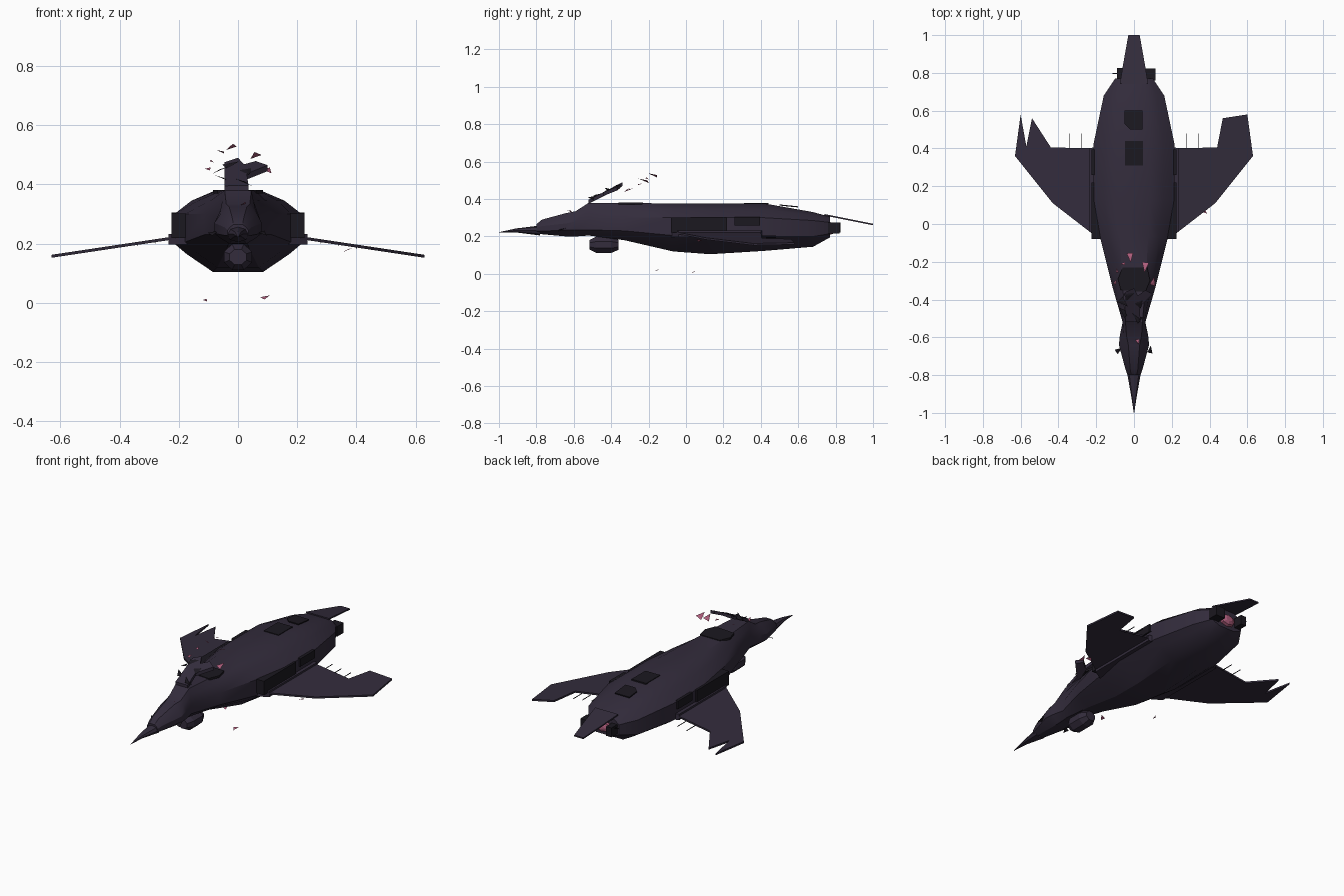
import bpy, math, random
from mathutils import Vector

random.seed(4)


def material(name, col):
    m = bpy.data.materials.new(name)
    m.diffuse_color = (*col, 1)
    return m


DARK = material("dark_hull", (0.033, 0.025, 0.045))
BLACK = material("black_trim", (0.011, 0.009, 0.014))
PINK = material("pink_glow", (0.42, 0.11, 0.2))


def mesh(name, verts, faces, mat=DARK, smooth=False):
    me = bpy.data.meshes.new(name)
    me.from_pydata([tuple(v) for v in verts], [], faces)
    me.materials.append(mat)
    ob = bpy.data.objects.new(name, me)
    bpy.context.collection.objects.link(ob)
    bpy.ops.object.select_all(action='DESELECT')
    ob.select_set(True)
    bpy.context.view_layer.objects.active = ob
    bpy.ops.object.mode_set(mode='EDIT')
    bpy.ops.mesh.select_all(action='SELECT')
    bpy.ops.mesh.normals_make_consistent(inside=False)
    bpy.ops.object.mode_set(mode='OBJECT')
    if smooth:
        bpy.ops.object.shade_smooth_by_angle(angle=math.radians(30))
    return ob


def loft(name, rings, mat=DARK, smooth=False):
    n = len(rings[0])
    verts = [v for r in rings for v in r]
    faces = [(i * n + j, i * n + (j + 1) % n, (i + 1) * n + (j + 1) % n, (i + 1) * n + j)
             for i in range(len(rings) - 1) for j in range(n)]
    faces += [tuple(range(n)), tuple(range(len(verts) - n, len(verts)))]
    return mesh(name, verts, faces, mat, smooth)


def plate(name, outline, height, thick, mat=DARK):
    """Flat outline in x,y lifted by a height function."""
    return loft(name, [[(x, y, height(x, y) + d) for x, y in outline]
                       for d in (-thick / 2, thick / 2)], mat)


def box(name, lo, hi, mat=BLACK):
    return plate(name, [(lo[0], lo[1]), (hi[0], lo[1]), (hi[0], hi[1]), (lo[0], hi[1])],
                 lambda x, y: (lo[2] + hi[2]) / 2, hi[2] - lo[2], mat)


def shard(name, centre, size, mat=PINK):
    c = Vector(centre)
    a = random.uniform(0, 6)
    pts = [c + Vector((math.cos(a + t), math.sin(a + t), s)) * size * k
           for t, s, k in ((0, 0.35, 1.2), (2.3, 0.1, 0.8), (4.0, -0.4, 0.9))]
    pts.append(c + Vector((0, 0, 0.15 * size)))
    return mesh(name, pts, [(0, 1, 2), (0, 1, 3), (1, 2, 3), (2, 0, 3)], mat)


# Hull sections: y, half width, top width, bottom width, z top, z high, z low, z bottom
SECTIONS = [
    (-0.80, 0.035, 0.015, 0.015, 0.265, 0.245, 0.228, 0.215),
    (-0.77, 0.045, 0.02, 0.02, 0.29, 0.255, 0.228, 0.212),
    (-0.64, 0.08, 0.03, 0.03, 0.325, 0.27, 0.235, 0.20),
    (-0.59, 0.075, 0.04, 0.03, 0.335, 0.28, 0.235, 0.20),
    (-0.52, 0.06, 0.045, 0.03, 0.38, 0.29, 0.235, 0.205),
    (-0.33, 0.115, 0.06, 0.04, 0.378, 0.30, 0.23, 0.18),
    (-0.07, 0.18, 0.075, 0.07, 0.377, 0.30, 0.205, 0.12),
    (0.13, 0.215, 0.085, 0.085, 0.376, 0.30, 0.20, 0.105),
    (0.42, 0.215, 0.085, 0.085, 0.376, 0.30, 0.20, 0.123),
    (0.68, 0.16, 0.07, 0.065, 0.33, 0.285, 0.20, 0.145),
    (0.77, 0.10, 0.055, 0.05, 0.305, 0.275, 0.215, 0.195),
]
rings = []
for y, w, wt, wb, zt, zh, zl, zb in SECTIONS:
    right = [(wb, zb), (w * 0.8, zl - (zl - zb) * 0.38), (w, zl), (w, zh),
             (wt + (w - wt) * 0.55, zh + (zt - zh) * 0.6), (wt, zt)]
    rings.append([(x, y, z) for x, z in right] + [(-x, y, z) for x, z in reversed(right)])
loft("hull", rings, DARK, True)

# Needle nose
loft("nose_spike", [[(r * math.cos(a), y, 0.232 - 0.01 * (r < 0.01) + 0.7 * r * math.sin(a))
                     for a in [math.tau * k / 8 for k in range(8)]]
                    for y, r in ((-1.0, 0.001), (-0.91, 0.015), (-0.78, 0.038))])

# Wings: shared root and leading edge, damaged left trailing edge
ROOT = [(0.15, 0.40), (0.15, -0.09), (0.21, -0.06), (0.43, 0.11), (0.63, 0.36), (0.60, 0.58)]
ENDS = {1: [(0.47, 0.56), (0.44, 0.405)],
        -1: [(0.57, 0.41), (0.54, 0.56), (0.44, 0.405)]}
for s, side in ((1, "right"), (-1, "left")):
    plate(side + "_wing", [(s * x, y) for x, y in ROOT + ENDS[s]],
          lambda x, y: 0.222 - 0.15 * (abs(x) - 0.2), 0.01)
    # Side panels and nose barb
    lo, hi = sorted((s * 0.17, s * 0.225))
    box(side + "_side_panel", (lo, -0.08, 0.22), (hi, 0.22, 0.302))
    box(side + "_rear_panel", (lo, 0.26, 0.258), (hi, 0.395, 0.305))
    plate(side + "_wing_root", [(s * 0.17, -0.08), (s * 0.235, -0.04), (s * 0.235, 0.40), (s * 0.17, 0.42)],
          lambda x, y: 0.215, 0.035)
    shard(side + "_nose_barb", (s * 0.085, -0.67, 0.235), 0.022, BLACK)
    # Broken rods behind the wings
    for x in (0.28, 0.34, 0.40)[:3 if s > 0 else 2]:
        z = 0.215 - 0.15 * (x - 0.2)
        box(side + "_rod", (s * x - 0.001, 0.40, z - 0.002), (s * x + 0.001, 0.48, z + 0.002))

# Chin pod
loft("chin_pod", [[(r * 1.1 * math.cos(a), y, 0.155 + r * math.sin(a))
                   for a in [math.tau * (k + 0.5) / 8 for k in range(8)]]
                  for y, r in ((-0.515, 0.028), (-0.48, 0.047), (-0.40, 0.047), (-0.36, 0.028))])

# Tail plate and engine
plate("tail_plate", [(-0.075, 0.74), (0.075, 0.74), (0.055, 0.86), (0.03, 1.0), (-0.03, 1.0), (-0.055, 0.86)],
      lambda x, y: 0.31 - 0.2 * (y - 0.77), 0.008)
box("engine_block", (0.055, 0.76, 0.215), (0.115, 0.822, 0.275))
box("engine_stub", (-0.09, 0.76, 0.22), (-0.055, 0.825, 0.275))
loft("engine_glow", [[(r * math.cos(a), y, 0.243 + 0.65 * r * math.sin(a))
                      for a in [math.tau * k / 8 for k in range(8)]]
                     for y, r in ((0.765, 0.055), (0.785, 0.045), (0.795, 0.02))], PINK)
for k, x in enumerate((-0.1, 0.09)):
    box("engine_brace_%d" % k, (x - 0.015, 0.795, 0.265), (x + 0.015, 0.80, 0.27))

# Roof hatches and lifted skin
box("front_hatch", (-0.048, 0.31, 0.36), (0.048, 0.44, 0.38))
plate("rear_hatch", [(-0.05, 0.53), (-0.02, 0.50), (0.045, 0.50), (0.045, 0.60), (-0.05, 0.60)],
      lambda x, y: 0.368 - 0.1 * (y - 0.5), 0.006, BLACK)
plate("cockpit_rim", [(-0.07, -0.35), (0.06, -0.36), (0.085, -0.30), (0.07, -0.23), (-0.06, -0.23), (-0.085, -0.29)],
      lambda x, y: 0.376, 0.012, BLACK)

# Torn canopy lid
def lid(x, y):
    return 0.39 + 0.5 * (y + 0.52) - 0.1 * abs(x)

plate("canopy_lid", [(-0.045, -0.52), (0.035, -0.52), (0.03, -0.44), (0.10, -0.37), (0.06, -0.35),
                     (0.02, -0.38), (0.0, -0.34), (-0.045, -0.36)], lid, 0.02)
for k, (x, y) in enumerate([(-0.05, -0.47), (0.03, -0.42), (-0.03, -0.38), (0.02, -0.5), (-0.06, -0.41)]):
    shard("lid_fragment_%d" % k, (x, y, lid(x, y) + 0.008), 0.032, BLACK)

# Loose glowing shards
SHARDS = [(-0.02, -0.17, 0.526, 0.028), (0.06, -0.22, 0.497, 0.03), (0.10, -0.31, 0.447, 0.025),
          (-0.055, -0.21, 0.51, 0.014), (-0.09, -0.25, 0.478, 0.012), (-0.10, -0.31, 0.452, 0.014),
          (0.09, -0.155, 0.018, 0.018), (-0.11, 0.04, 0.009, 0.012), (0.37, 0.07, 0.178, 0.02),
          (0.02, -0.62, 0.335, 0.015)]
for k, (x, y, z, r) in enumerate(SHARDS):
    shard("glow_shard_%d" % k, (x, y, z), r)
